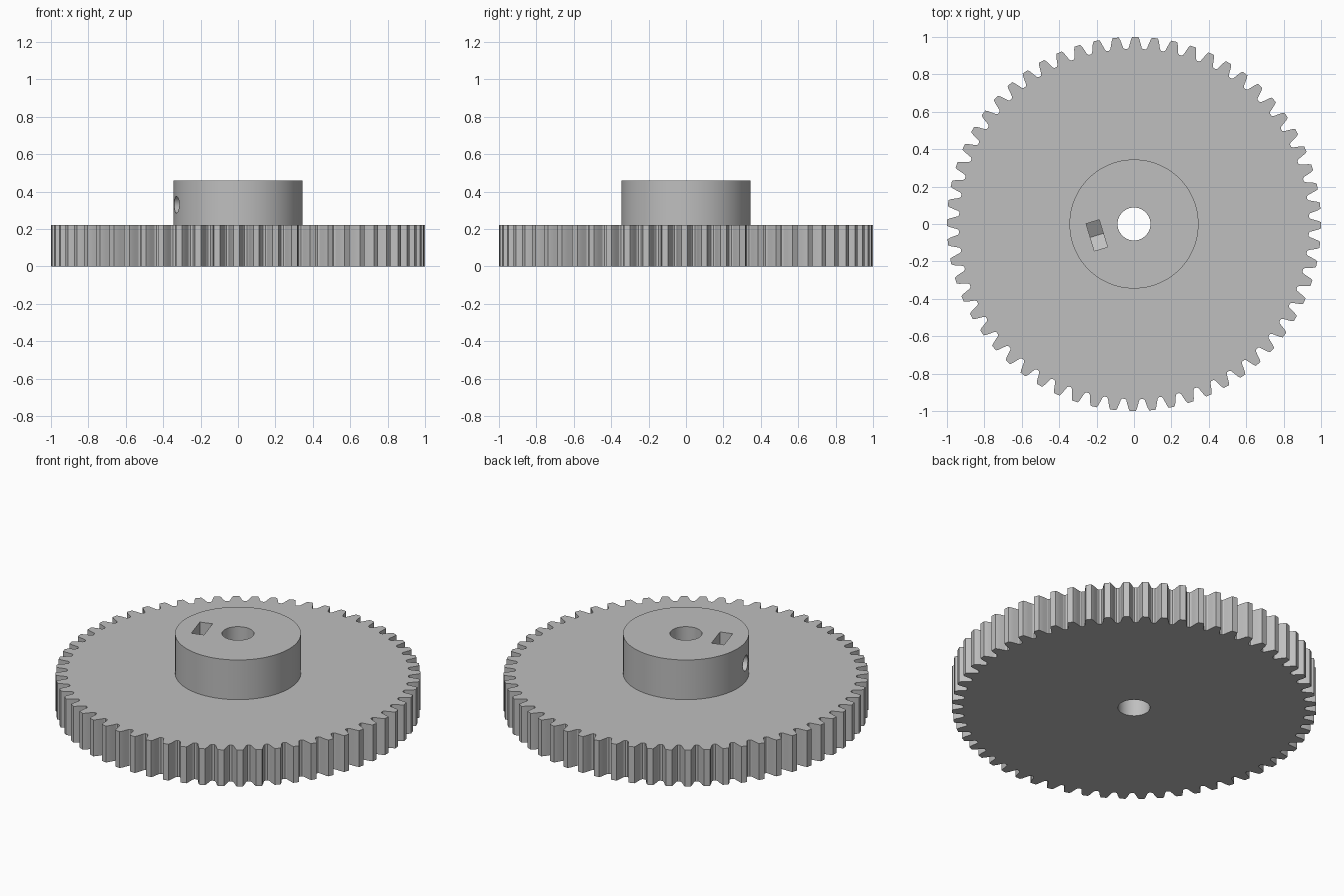
import bpy
import bmesh
from math import sin, cos, pi, radians
from mathutils import Matrix

TEETH = 60
PLATE_TOP, HUB_TOP = 0.22, 0.46
HUB_R, BORE_R, SCREW_R = 0.345, 0.088, 0.045
SCREW_Z, NUT_DIST = 0.33, 0.208
NUT_THICK, NUT_FLATS = 0.073, 0.152
SCREW_ANGLE = radians(197)

cube = bpy.data.objects.get("Cube")
if cube:
    bpy.data.objects.remove(cube, do_unlink=True)

grey = bpy.data.materials.new("light_grey_plastic")
grey.use_nodes = True
colour = (0.52, 0.52, 0.52, 1)
grey.diffuse_color = colour
grey.node_tree.nodes["Principled BSDF"].inputs["Base Color"].default_value = colour


def prism(name, outline, depth, matrix=Matrix()):
    """Extrude a closed 2D outline along local z and place it with a matrix."""
    bm = bmesh.new()
    face = bm.faces.new([bm.verts.new((x, y, 0)) for x, y in outline])
    ext = bmesh.ops.extrude_face_region(bm, geom=[face])
    top = [v for v in ext["geom"] if isinstance(v, bmesh.types.BMVert)]
    bmesh.ops.translate(bm, verts=top, vec=(0, 0, depth))
    bmesh.ops.recalc_face_normals(bm, faces=bm.faces)
    bm.transform(matrix)
    mesh = bpy.data.meshes.new(name)
    bm.to_mesh(mesh)
    bm.free()
    mesh.materials.append(grey)
    obj = bpy.data.objects.new(name, mesh)
    bpy.context.collection.objects.link(obj)
    return obj


def circle(radius, sides):
    return [(radius * cos(2 * pi * i / sides), radius * sin(2 * pi * i / sides))
            for i in range(sides)]


# Toothed plate: half a tooth as (radius, half angle), mirrored and repeated
half_tooth = [(0.936, 0.045), (0.943, 0.037), (0.967, 0.029), (0.986, 0.023), (1.0, 0.016)]
tooth = [(r, -a) for r, a in half_tooth] + [(r, a) for r, a in reversed(half_tooth)]
outline = []
for i in range(TEETH):
    centre = 2 * pi * i / TEETH - radians(0.4)
    outline += [(r * cos(centre + a), r * sin(centre + a)) for r, a in tooth]
gear = prism("gear_wheel", outline, PLATE_TOP)

# Hub, shaft bore and radial set screw hole
hub = prism("hub", circle(HUB_R, 96), HUB_TOP - 0.1, Matrix.Translation((0, 0, 0.1)))
bore = prism("shaft_bore", circle(BORE_R, 64), 1, Matrix.Translation((0, 0, -0.2)))
radial = (Matrix.Translation((0, 0, SCREW_Z)) @ Matrix.Rotation(SCREW_ANGLE, 4, "Z")
          @ Matrix.Rotation(pi / 2, 4, "Y"))
screw = prism("screw_hole", circle(SCREW_R, 32), 0.5, radial)

# Nut pocket: lower half of a hexagon, point down, open at the top
# (local -x is up once the profile is turned to face along the screw)
half = NUT_FLATS / 2
side = half / 3 ** 0.5
pocket_outline = [(-0.3, -half), (side, -half), (2 * side, 0), (side, half), (-0.3, half)]
pocket = prism("nut_pocket", pocket_outline, NUT_THICK,
               radial @ Matrix.Translation((0, 0, NUT_DIST - NUT_THICK / 2)))

# Join the hub and cut the holes, then drop the helpers
for tool, operation in ((hub, "UNION"), (bore, "DIFFERENCE"),
                        (screw, "DIFFERENCE"), (pocket, "DIFFERENCE")):
    mod = gear.modifiers.new(tool.name, "BOOLEAN")
    mod.operation, mod.object, mod.solver = operation, tool, "EXACT"
    tool.hide_render = True

bpy.context.view_layer.update()
evaluated = gear.evaluated_get(bpy.context.evaluated_depsgraph_get())
finished = bpy.data.meshes.new_from_object(evaluated)
gear.modifiers.clear()
gear.data = finished
for tool in (hub, bore, screw, pocket):
    bpy.data.objects.remove(tool, do_unlink=True)

# Smooth round walls, crisp rims and teeth
bpy.ops.object.select_all(action="DESELECT")
gear.select_set(True)
bpy.context.view_layer.objects.active = gear
bpy.ops.object.shade_smooth_by_angle(angle=radians(20))
